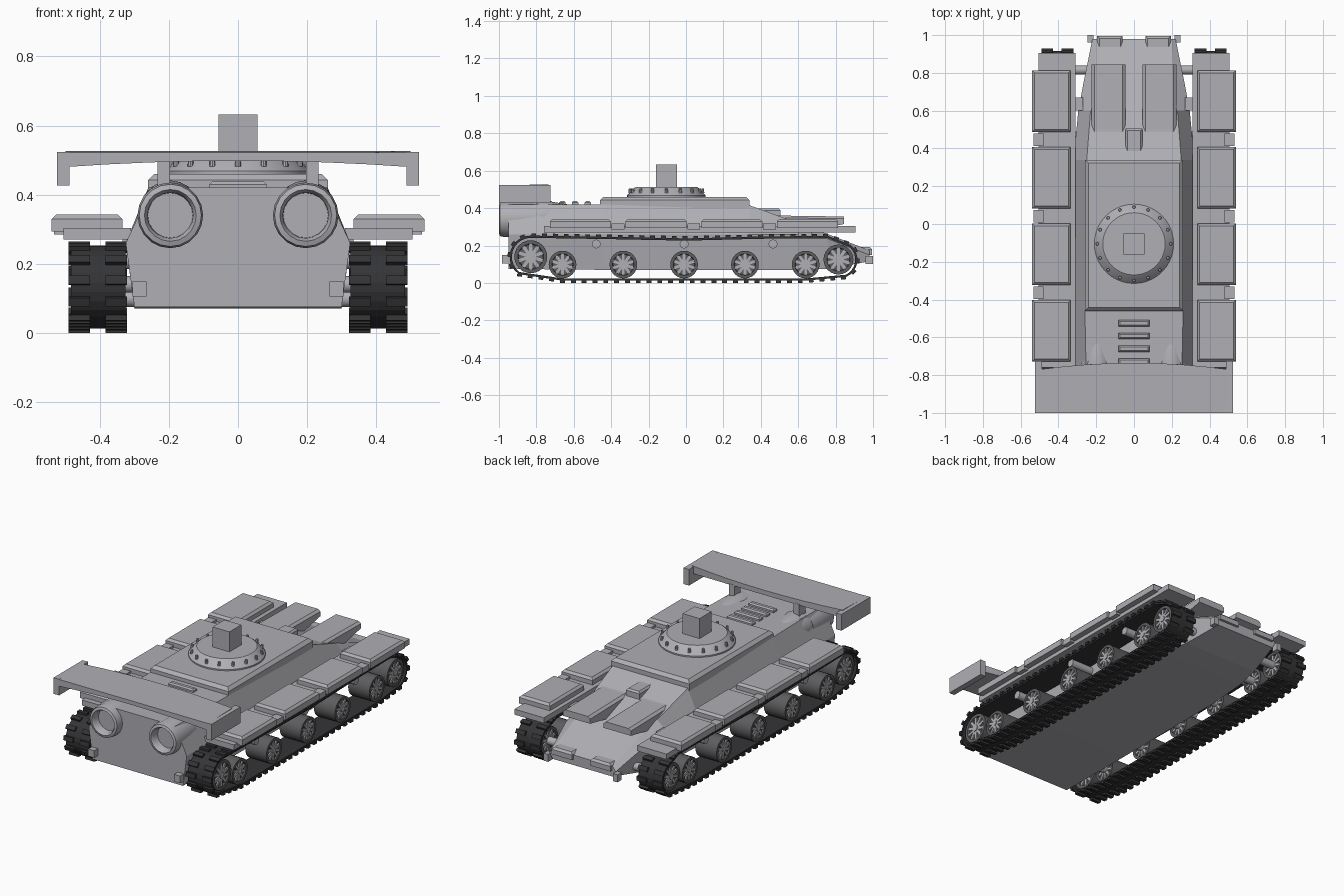
import bpy, bmesh
from math import pi, sin, cos, radians
from mathutils import Vector, Matrix

cube = bpy.data.objects.get("Cube")
if cube:
    bpy.data.objects.remove(cube)


def material(name, color):
    m = bpy.data.materials.new(name)
    m.use_nodes = True
    m.diffuse_color = (*color, 1)
    m.node_tree.nodes["Principled BSDF"].inputs["Base Color"].default_value = (*color, 1)
    return m


ARMOUR = material("pale grey armour", (0.43, 0.43, 0.46))
RUBBER = material("dark track rubber", (0.035, 0.035, 0.038))
TYRE = material("wheel grey", (0.11, 0.11, 0.115))
SIDES = ((1, "left"), (-1, "right"))


def finish(bm, name, mat, smooth=False):
    bmesh.ops.recalc_face_normals(bm, faces=bm.faces)
    me = bpy.data.meshes.new(name)
    bm.to_mesh(me)
    bm.free()
    ob = bpy.data.objects.new(name, me)
    bpy.context.scene.collection.objects.link(ob)
    me.materials.append(mat)
    if smooth:
        bpy.ops.object.select_all(action='DESELECT')
        ob.select_set(True)
        bpy.context.view_layer.objects.active = ob
        bpy.ops.object.shade_smooth_by_angle(angle=radians(35))
    return ob


def add_box(bm, lo, hi, inset=0.0, inset_z=0.0):
    """Box between two corners; the top edge can be chamfered."""
    lo, hi = Vector(lo), Vector(hi)
    geo = bmesh.ops.create_cube(bm, size=1, matrix=Matrix.Translation((lo + hi) / 2)
                                @ Matrix.Diagonal((*(hi - lo), 1)))
    if inset:
        edges = {e for v in geo["verts"] for e in v.link_edges
                 if min(w.co.z for w in e.verts) > (lo.z + hi.z) / 2}
        bmesh.ops.bevel(bm, geom=list(edges), offset=inset, segments=1, affect='EDGES')


def box(name, lo, hi, mat=ARMOUR, inset=0.0):
    bm = bmesh.new()
    add_box(bm, lo, hi, inset)
    return finish(bm, name, mat)


def mirrored_box(name, lo, hi, inset=0.0):
    for s, side in SIDES:
        xs = sorted((s * lo[0], s * hi[0]))
        box(f"{side}_{name}", (xs[0], *lo[1:]), (xs[1], *hi[1:]), inset=inset)


def add_loft(bm, sections, closed=False):
    """Skin a row of matching cross-sections."""
    rings = [[bm.verts.new(p) for p in s] for s in sections]
    pairs = list(zip(rings, rings[1:])) + ([(rings[-1], rings[0])] if closed else [])
    for a, b in pairs:
        for i in range(len(a)):
            j = (i + 1) % len(a)
            bm.faces.new((a[i], a[j], b[j], b[i]))
    if not closed:
        bm.faces.new(rings[0])
        bm.faces.new(rings[-1])


def loft(name, sections, mat=ARMOUR, closed=False, smooth=False):
    bm = bmesh.new()
    add_loft(bm, sections, closed)
    return finish(bm, name, mat, smooth)


def lathe(name, profile, place, mat, sides=20, closed=False):
    """Rings of (distance, radius); place maps (distance, a, b) to a point."""
    rings = [[place(d, r * cos(2 * pi * k / sides), r * sin(2 * pi * k / sides))
              for k in range(sides)] for d, r in profile]
    return loft(name, rings, mat, closed, smooth=True)


# Hull: y, bottom half-width and height, shoulder, roof
hull = [(-.95, .30, .075, .325, .26, .25, .42), (-.45, .30, .07, .325, .26, .26, .42),
        (.34, .30, .07, .32, .26, .25, .415), (.6, .28, .07, .295, .26, .23, .32),
        (.76, .25, .075, .265, .235, .21, .26), (.98, .20, .115, .22, .15, .20, .175)]
loft("hull", [[(wb, y, zb), (wm, y, zm), (wt, y, zt), (-wt, y, zt), (-wm, y, zm), (-wb, y, zb)]
              for y, wb, zb, wm, zm, wt, zt in hull])
box("upper_deck", (-.26, -.46, .40), (.26, .34, .46), inset=.018)

# Turret ring with bolts and sight block
TY = -.105
lathe("turret_ring", [(.45, .21), (.468, .21), (.505, .175), (.512, .165)],
      lambda d, a, b: (a, TY + b, d), ARMOUR, 40)
bm = bmesh.new()
for k in range(16):
    a = 2 * pi * k / 16
    bmesh.ops.create_cone(bm, cap_ends=True, segments=8, radius1=.009, radius2=.007, depth=.022,
                          matrix=Matrix.Translation((.194 * cos(a), TY + .194 * sin(a), .493)))
finish(bm, "ring_bolts", ARMOUR)
box("sight_block", (-.056, TY - .056, .50), (.056, TY + .056, .632))

# Rear engine louvres
for k in range(4):
    y = -.525 - .068 * k
    box(f"louvre_{k + 1}", (-.083, y - .017, .41), (.083, y + .017, .438), inset=.008)

# Nose wedges: flat top, underside running back into the hull
for s, side in SIDES:
    loft(f"{side}_nose_wedge", [[(s * x, .34, .375 + dz), (s * x, .50, .36 + dz), (s * x, .845, .355 + dz),
                                 (s * x, .845, .315), (s * x, .52, .25), (s * x, .34, .25)]
                                for x, dz in ((.045, -.012), (.06, 0), (.21, 0), (.225, -.012))])
box("nose_hatch_block", (-.045, .365, .33), (.045, .505, .398), inset=.01)
mirrored_box("headlamp", (.06, .90, .15), (.195, .995, .192), inset=.012)
mirrored_box("front_tow_lug", (.215, .96, .10), (.245, 1.0, .145))
mirrored_box("rear_tow_lug", (.265, -.985, .105), (.305, -.94, .148))
mirrored_box("fender_bracket", (.27, .60, .24), (.335, .67, .285))

# Fenders with raised panels
mirrored_box("fender", (.31, -.76, .27), (.505, .905, .303))
for k in range(4):
    y = -.565 + .405 * k
    mirrored_box(f"fender_panel_{k + 1}", (.335, y - .163, .293), (.54, y + .163, .342), inset=.013)
    if k < 3:
        mirrored_box(f"panel_link_{k + 1}", (.48, y + .168, .285), (.532, y + .235, .318))

# Exhausts: hollow nozzles with fairings fading into the roof
for s, side in SIDES:
    lathe(f"{side}_exhaust",
          [(-.86, .062), (-.985, .066), (-1.0, .075), (-.995, .09), (-.97, .095), (-.80, .09)],
          lambda d, a, b: (s * .196 + a, d, .34 + b), ARMOUR, 20)
    lathe(f"{side}_exhaust_fairing", [(-.87, .08), (-.76, .09), (-.62, .06), (-.48, .015)],
          lambda d, a, b: (s * .196 + a, d, .34 + .06 * (d + .87) + b * 1.05), ARMOUR, 20)

# Rear wing, arched underneath
wing = []
for k in range(9):
    u = k / 4 - 1
    x, back, low = .5 * u, -.735 - .035 * u * u, .498 - .018 * u * u
    wing.append([(x, -1, low), (x, -1, .522), (x, back, .526), (x, back, low)])
loft("wing_blade", wing)
mirrored_box("wing_endplate", (.488, -1, .426), (.524, -.725, .523))
mirrored_box("wing_strut", (.197, -.80, .40), (.233, -.74, .50))


# Track path as (y, z), running forward along the ground
def arc(cy, cz, r, a0, a1, n):
    return [Vector((cy + r * cos(radians(a0 + (a1 - a0) * k / n)),
                    cz + r * sin(radians(a0 + (a1 - a0) * k / n)))) for k in range(n + 1)]


path = [Vector(p) for p in ((-.66, .018), (-.3, .018), (0, .018), (.3, .018), (.64, .018))]
path += arc(.815, .125, .096, -65, 50, 8)
path += [Vector(p) for p in ((.76, .245), (.4, .242), (0, .232), (-.4, .24))]
path += arc(-.83, .14, .107, 90, 235, 10)


def sample(step):
    """Even points and directions around the closed path."""
    ends = list(zip(path, path[1:] + path[:1]))
    total = sum((b - a).length for a, b in ends)
    count = round(total / step)
    out, walked, k = [], 0, 0
    for a, b in ends:
        t = (b - a).normalized()
        while k < count and k * total / count < walked + (b - a).length:
            out.append((a + t * (k * total / count - walked), t))
            k += 1
        walked += (b - a).length
    return out


# Wheels: y, z, radius
wheels = [(-.83, .14, .088), (.815, .125, .08)] + [(-.66 + .325 * k, .098, .074) for k in range(5)]
for s, side in SIDES:
    rings = []
    for i, p in enumerate(path):
        t = (path[(i + 1) % len(path)] - path[i - 1]).normalized()
        n = Vector((t.y, -t.x)) * .006
        rings.append([(s * x, *q) for x, q in ((.326, p - n), (.484, p - n), (.484, p + n), (.326, p + n))])
    loft(f"{side}_track_belt", rings, RUBBER, closed=True)
    bm = bmesh.new()
    for p, t in sample(.058):
        n = Vector((t.y, -t.x))
        c = p + n * .01
        frame = Matrix(((1, 0, 0), (0, t.x, n.x), (0, t.y, n.y))).to_4x4()
        for x in (.352, .46):
            bmesh.ops.create_cube(bm, size=1, matrix=Matrix.Translation((s * x, *c)) @ frame
                                  @ Matrix.Diagonal((.062, .026, .016, 1)))
    finish(bm, f"{side}_track_cleats", RUBBER)

    for i, (y, z, r) in enumerate(wheels):
        def place(d, a, b):
            return (s * d, y + a, z + b)
        lathe(f"{side}_wheel_{i + 1}",
              [(.345, r * .74), (.335, r * .78), (.335, r), (.475, r), (.475, r * .78), (.465, r * .74)],
              place, TYRE, 24)
        lathe(f"{side}_wheel_hub_{i + 1}", [(.335, r * .22), (.477, r * .22)], place, ARMOUR, 12)
        # Spokes on both wheel faces
        bm = bmesh.new()
        for x in (.342, .468):
            for k in range(10):
                turn = Matrix.Rotation(2 * pi * k / 10, 4, 'X')
                bmesh.ops.create_cube(bm, size=1, matrix=Matrix.Translation((s * x, y, z)) @ turn
                                      @ Matrix.Translation((0, 0, r * .46))
                                      @ Matrix.Diagonal((.009, r * .2, r * .64, 1)))
        finish(bm, f"{side}_wheel_spokes_{i + 1}", ARMOUR)
        lathe(f"{side}_axle_{i + 1}", [(.20, .024), (.36, .024)], place, ARMOUR, 12)

    # Return rollers under the upper run
    for k, y in enumerate((-.48, -.01, .465)):
        lathe(f"{side}_return_roller_{k + 1}", [(.28, .024), (.46, .024)],
              lambda d, a, b: (s * d, y + a, .208 + b), ARMOUR, 12)
